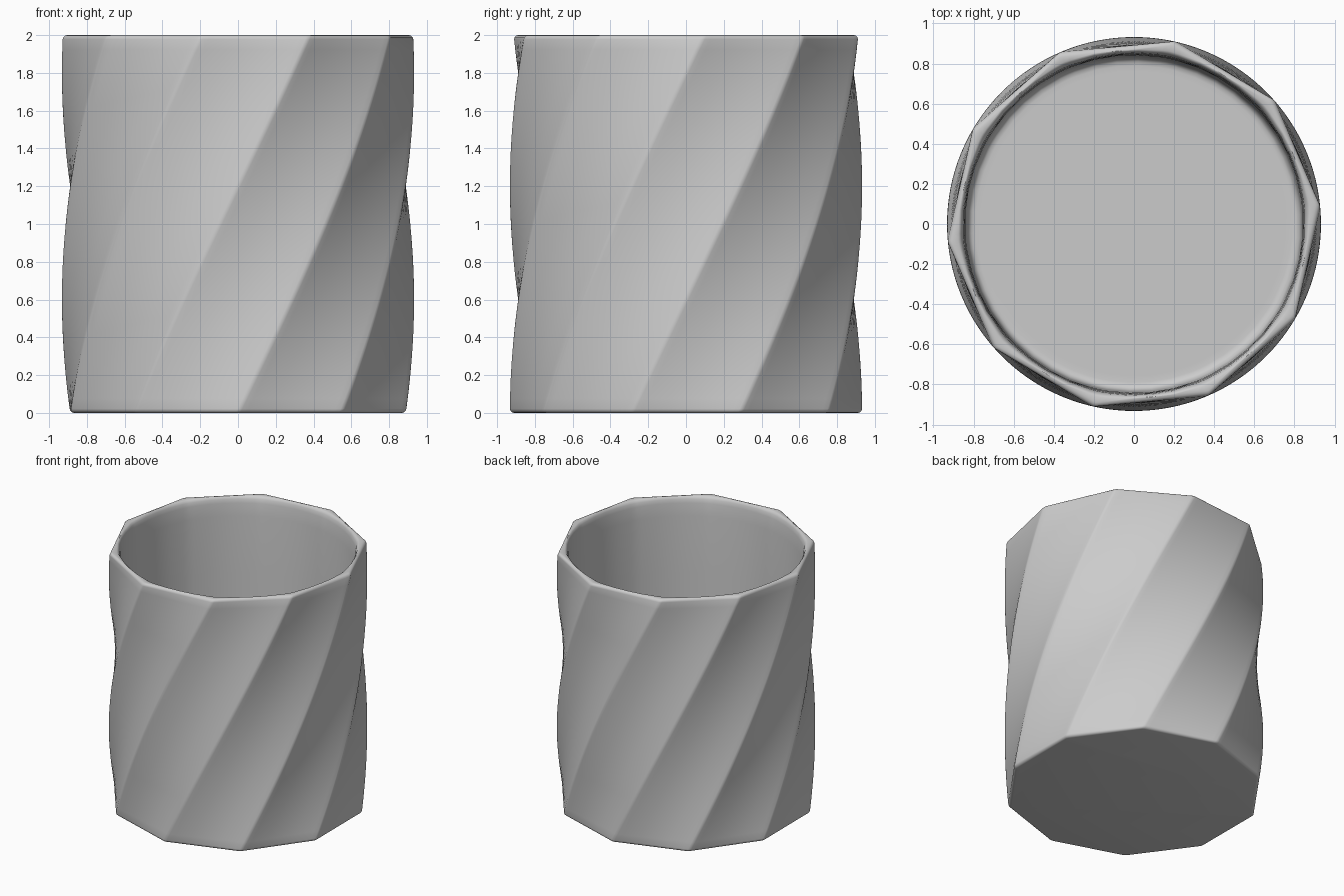
import bpy, bmesh
from math import sin, cos, pi, radians

if "Cube" in bpy.data.objects:
    bpy.data.objects.remove(bpy.data.objects["Cube"])

SIDES, R, HEIGHT, TWIST = 10, 0.934, 2.0, radians(60)
START = -pi / 2                       # one bottom corner faces the front
STEP = 2 * pi / SIDES
# samples along one side, crowded near the corners so they stay crisp
SIDE_T = (0.0, 0.025, 0.08, 0.3, 0.5, 0.7, 0.92, 0.975)


def ring(bm, z, twist_z, inset=0.0, circle=None, blend=0.0):
    """Ten-sided loop, twisted by height and optionally blended to a circle."""
    verts = []
    r = R - inset / cos(STEP / 2)
    for k in range(SIDES):
        a = START + TWIST * twist_z / HEIGHT + k * STEP
        for t in SIDE_T:
            x = r * (cos(a) * (1 - t) + cos(a + STEP) * t)
            y = r * (sin(a) * (1 - t) + sin(a + STEP) * t)
            if t == 0.0:              # slightly softened corner
                x, y = x * 0.998, y * 0.998
            if circle:
                d = (x * x + y * y) ** 0.5
                s = (1 - blend) + blend * circle / d
                x, y = x * s, y * s
            verts.append(bm.verts.new((x, y, z)))
    return verts


bm = bmesh.new()
rings = []

# rounded foot
B = 0.022
for ang in (0, 22.5, 45, 67.5):
    c = radians(ang)
    z = B * (1 - cos(c))
    rings.append(ring(bm, z, z, B * (1 - sin(c))))

# twisted outer wall
N = 36
for i in range(N + 1):
    z = B + (HEIGHT - 2 * B) * i / N
    rings.append(ring(bm, z, z))

# rounded lip, outside to inside
for ang in (30, 60, 90):
    c = radians(ang)
    z = HEIGHT - B * (1 - sin(c))
    rings.append(ring(bm, z, z, B * (1 - cos(c))))
for z, circle, blend in ((2.0, 0.868, 0.72), (1.994, 0.859, 0.8),
                         (1.98, 0.852, 0.86), (1.95, 0.848, 0.92),
                         (1.85, 0.845, 0.97)):
    rings.append(ring(bm, z, HEIGHT, B, circle, blend))

# smooth round inner wall and filleted floor
for z, circle in ((1.4, 0.842), (0.8, 0.839), (0.2, 0.836), (0.14, 0.833),
                  (0.115, 0.824), (0.103, 0.81), (0.10, 0.79), (0.10, 0.76)):
    rings.append(ring(bm, z, HEIGHT, B, circle, 1.0))

# skin the loops and close both ends
for lo, hi in zip(rings, rings[1:]):
    n = len(lo)
    for i in range(n):
        j = (i + 1) % n
        bm.faces.new((lo[i], lo[j], hi[j], hi[i]))
bm.faces.new(rings[0][::-1])
bm.faces.new(rings[-1])
bmesh.ops.recalc_face_normals(bm, faces=bm.faces[:])

mesh = bpy.data.meshes.new("twisted_cup")
bm.to_mesh(mesh)
bm.free()
cup = bpy.data.objects.new("twisted_cup", mesh)
bpy.context.collection.objects.link(cup)
bpy.context.view_layer.objects.active = cup
cup.select_set(True)
bpy.ops.object.shade_smooth_by_angle(angle=radians(40))
